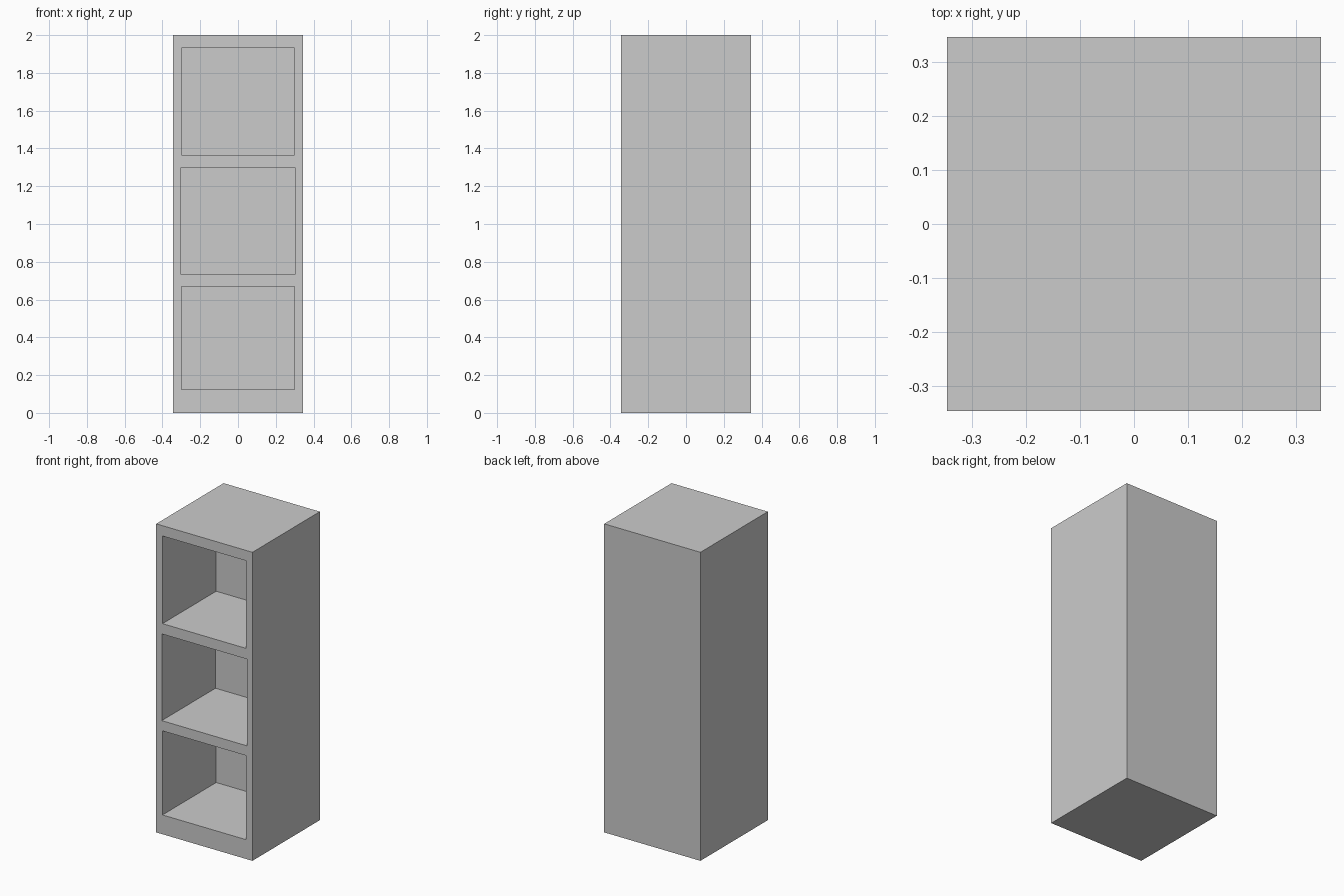
import bpy

if "Cube" in bpy.data.objects:
    bpy.data.objects.remove(bpy.data.objects["Cube"])

WIDTH, HEIGHT = 0.69, 2.0
FRONT = -WIDTH / 2
DEPTH = 0.55  # depth of each compartment


def box(name, lo, hi):
    """Axis-aligned box between two corners."""
    bpy.ops.mesh.primitive_cube_add(size=1, location=[(a + b) / 2 for a, b in zip(lo, hi)])
    ob = bpy.context.object
    ob.name = name
    ob.scale = [b - a for a, b in zip(lo, hi)]
    bpy.ops.object.transform_apply(location=True, rotation=False, scale=True)
    return ob


# Solid cabinet body
cabinet = box("shelf_cabinet", (-WIDTH / 2, FRONT, 0), (WIDTH / 2, -FRONT, HEIGHT))

# Three open compartments: half width, floor, ceiling
compartments = [(0.30, 0.125, 0.67), (0.305, 0.735, 1.297), (0.30, 1.365, 1.933)]
for i, (half, floor, ceiling) in enumerate(compartments):
    cutter = box(f"compartment_cutter_{i + 1}",
                 (-half, FRONT - 0.1, floor), (half, FRONT + DEPTH, ceiling))
    cutter.hide_render = True
    cut = cabinet.modifiers.new(f"compartment_{i + 1}", 'BOOLEAN')
    cut.operation = 'DIFFERENCE'
    cut.solver = 'EXACT'
    cut.object = cutter
    bpy.context.view_layer.objects.active = cabinet
    bpy.ops.object.modifier_apply(modifier=cut.name)
    bpy.data.objects.remove(cutter)
